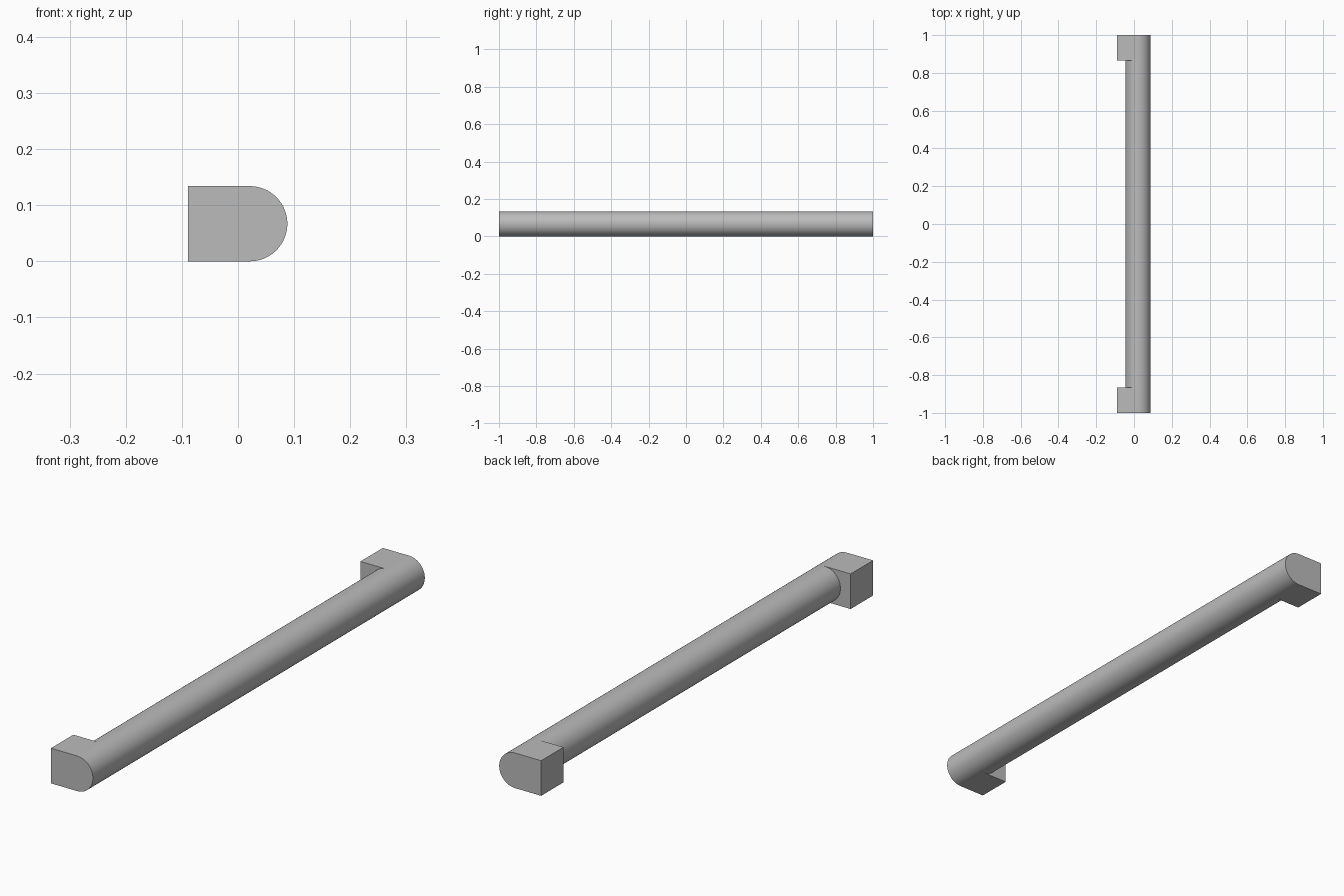
import bpy
import bmesh
import math

if "Cube" in bpy.data.objects:
    bpy.data.objects.remove(bpy.data.objects["Cube"], do_unlink=True)

RADIUS = 0.067
AXIS_X = 0.021      # bar centre line
BACK_X = -0.089     # mounting face
HALF = 1.0          # half the length
INNER = 0.865       # inner side of each mount
STEPS = 32          # segments per half circle

metal = bpy.data.materials.new("grey metal")
metal.use_nodes = True
GREY = (0.5, 0.5, 0.5, 1.0)
metal.diffuse_color = GREY
metal.node_tree.nodes["Principled BSDF"].inputs["Base Color"].default_value = GREY


def arc(start, count):
    """Points (x, z) on the bar's circle, counted from a start angle."""
    angles = [start + math.pi * i / STEPS for i in range(count)]
    return [(AXIS_X + RADIUS * math.cos(a), RADIUS + RADIUS * math.sin(a)) for a in angles]


def prism(name, profile, y0, y1, capped):
    """Sweep an (x, z) profile along y."""
    bm = bmesh.new()
    near = [bm.verts.new((x, y0, z)) for x, z in profile]
    far = [bm.verts.new((x, y1, z)) for x, z in profile]
    for i in range(len(profile)):
        j = (i + 1) % len(profile)
        bm.faces.new((near[i], far[i], far[j], near[j]))
    if capped:
        bm.faces.new(near)
        bm.faces.new(far[::-1])
    bmesh.ops.recalc_face_normals(bm, faces=bm.faces)
    mesh = bpy.data.meshes.new(name)
    bm.to_mesh(mesh)
    bm.free()
    mesh.materials.append(metal)
    obj = bpy.data.objects.new(name, mesh)
    bpy.context.collection.objects.link(obj)
    bpy.ops.object.select_all(action='DESELECT')
    obj.select_set(True)
    bpy.context.view_layer.objects.active = obj
    bpy.ops.object.shade_smooth_by_angle(angle=math.radians(30))
    return obj


# Round grip between the mounts
prism("grip_bar", arc(0, 2 * STEPS), -INNER, INNER, False)

# Mounts: square at the back, rounded to continue the grip
mount_profile = arc(-math.pi / 2, STEPS + 1) + [(BACK_X, 2 * RADIUS), (BACK_X, 0)]
prism("front_mount", mount_profile, -HALF, -INNER, True)
prism("back_mount", mount_profile, INNER, HALF, True)
